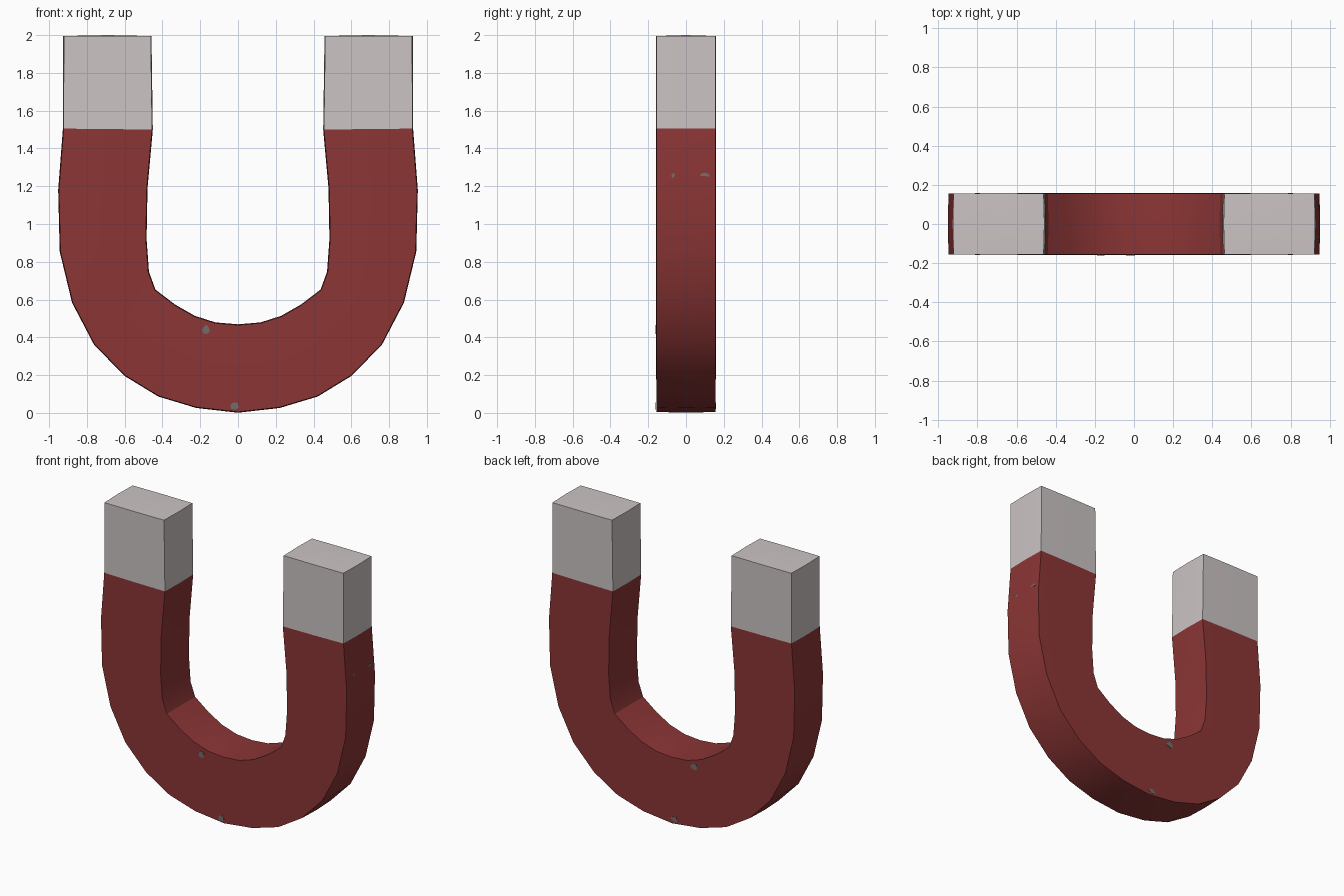
import bpy, bmesh, math, random
from mathutils import Vector

if "Cube" in bpy.data.objects:
    bpy.data.objects.remove(bpy.data.objects["Cube"])

random.seed(4)
HALF_Y = 0.156   # half thickness at the corners
BULGE = 0.004    # slight crown on every face


def material(name, rgb):
    m = bpy.data.materials.new(name)
    m.diffuse_color = (*rgb, 1)
    m.use_nodes = True
    m.node_tree.nodes["Principled BSDF"].inputs["Base Color"].default_value = m.diffuse_color
    return m


red = material("red paint", (0.262, 0.036, 0.036))
pale = material("pale metal", (0.60, 0.55, 0.55))
grey = material("bare grey chip", (0.17, 0.15, 0.15))

# Right half of the horseshoe, from bottom centre upward: (outer x,z, inner x,z)
stations = [
    (0.00, 0.005, 0.00, 0.465), (0.22, 0.03, 0.12, 0.475),
    (0.42, 0.09, 0.23, 0.51), (0.60, 0.20, 0.335, 0.57),
    (0.76, 0.365, 0.44, 0.65), (0.875, 0.585, 0.475, 0.745),
    (0.94, 0.855, 0.488, 0.92), (0.948, 1.18, 0.483, 1.19),
    (0.923, 1.505, 0.455, 1.50),
]
tip_stations = [stations[-1], (0.922, 1.995, 0.462, 1.995)]


def mirrored(row):
    return [(-a, b, -c, d) for a, b, c, d in reversed(row)]


def section(s):
    """Eight points round a slightly crowned rectangle."""
    o, i = Vector((s[0], 0, s[1])), Vector((s[2], 0, s[3]))
    n = (o - i).normalized() * BULGE
    mid = (o + i) / 2
    y, ym = Vector((0, HALF_Y, 0)), Vector((0, HALF_Y + 0.002, 0))
    return [o - y, o + n, o + y, mid + ym, i + y, i - n, i - y, mid - ym]


def finish(bm, name, mat):
    bmesh.ops.recalc_face_normals(bm, faces=bm.faces)
    me = bpy.data.meshes.new(name)
    bm.to_mesh(me)
    bm.free()
    me.materials.append(mat)
    ob = bpy.data.objects.new(name, me)
    bpy.context.collection.objects.link(ob)
    bpy.ops.object.select_all(action='DESELECT')
    ob.select_set(True)
    bpy.context.view_layer.objects.active = ob
    bpy.ops.object.shade_smooth_by_angle(angle=math.radians(30))
    return ob


def loft(name, row, mat, cap=None):
    bm = bmesh.new()
    rings = [[bm.verts.new(p) for p in section(s)] for s in row]
    for a, b in zip(rings, rings[1:]):
        for k in range(8):
            j = (k + 1) % 8
            bm.faces.new((a[k], a[j], b[j], b[k]))
    # crowned end face
    if cap is not None:
        ring = rings[cap]
        c = sum((v.co for v in ring), Vector()) / 8
        top = bm.verts.new((c.x, 0, 2.0))
        for k in range(8):
            bm.faces.new((ring[k], ring[(k + 1) % 8], top))
    return finish(bm, name, mat)


# Red bend and the two bare poles
loft("magnet_bend", mirrored(stations)[:-1] + stations, red)
loft("right_pole", tip_stations, pale, cap=1)
loft("left_pole", mirrored(tip_stations), pale, cap=0)


def chip(name, centre, u, v):
    """Small ragged flake lying in the plane of u and v."""
    bm = bmesh.new()
    u, v, c = Vector(u), Vector(v), Vector(centre)
    ring = []
    for k in range(9):
        t, r = k * math.tau / 9, random.uniform(0.5, 1.0)
        ring.append(bm.verts.new(c + u * math.cos(t) * r + v * math.sin(t) * r))
    face = bm.faces.new(ring)
    push = face.normal.copy()
    bm.normal_update()
    push = face.normal * 0.003
    ext = bmesh.ops.extrude_face_region(bm, geom=[face])
    bmesh.ops.translate(bm, vec=push, verts=[
        g for g in ext["geom"] if isinstance(g, bmesh.types.BMVert)])
    finish(bm, name, grey)


# Worn paint chips on front, back and outer sides
for side, label in ((-1, "front"), (1, "back")):
    y = side * 0.1585
    chip(label + "_inner_chip", (-0.17, y, 0.445), (0.03, 0, 0), (0, 0, 0.03))
    chip(label + "_bottom_chip", (-0.02, y, 0.04), (0.035, 0, 0), (0, 0, 0.024))
chip("side_chip_a", (0.9445, -0.06, 1.257), (0, 0.026, 0), (0.001, 0, -0.014))
chip("side_chip_b", (0.9445, 0.10, 1.26), (0, 0.035, 0), (0.001, 0, -0.014))
